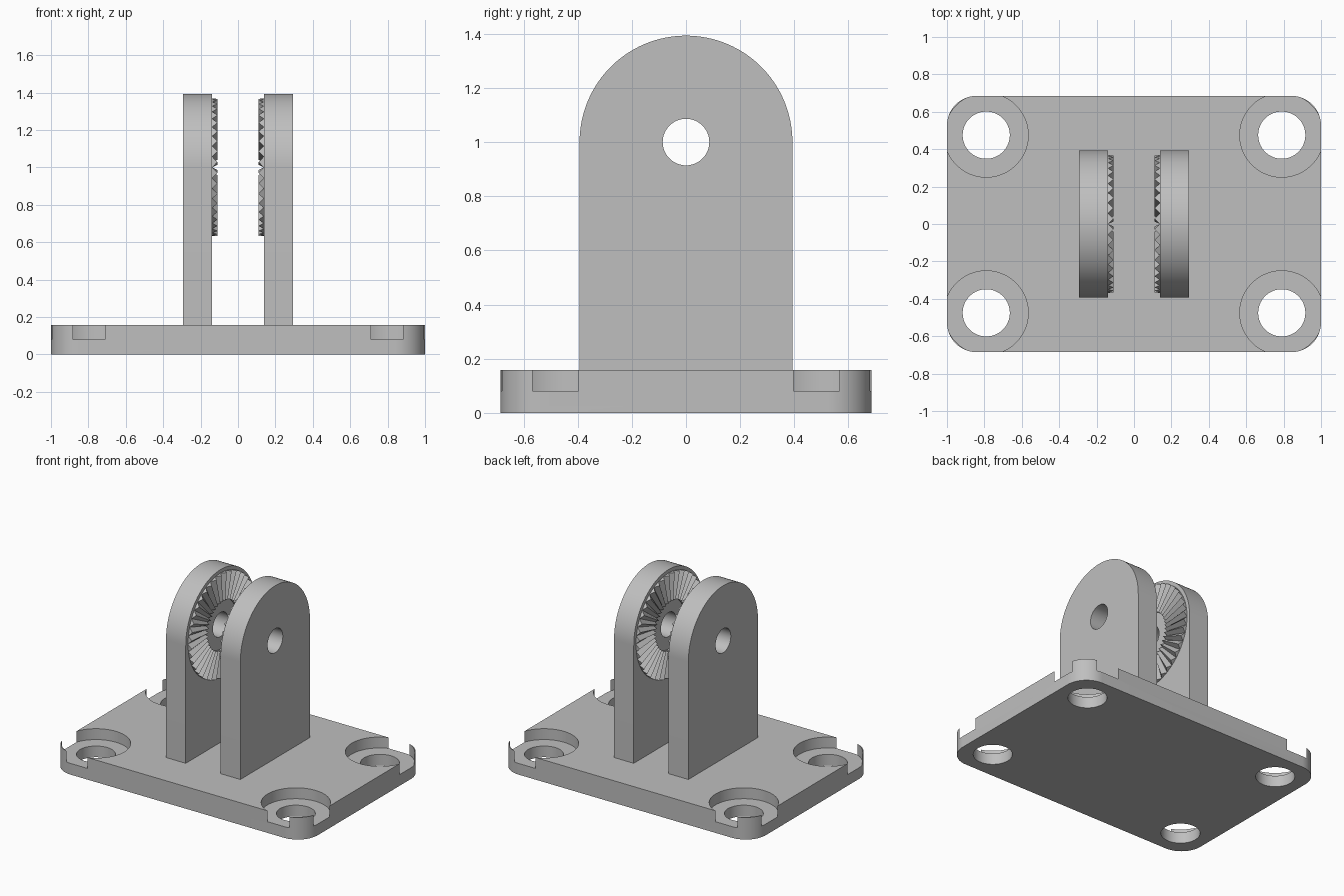
import bpy
import bmesh
from math import sin, cos, pi, radians

cube = bpy.data.objects.get("Cube")
if cube:
    bpy.data.objects.remove(cube, do_unlink=True)

gray = bpy.data.materials.new("plain gray")
gray.use_nodes = True
COLOR = (0.52, 0.52, 0.52, 1)
gray.diffuse_color = COLOR
gray.node_tree.nodes["Principled BSDF"].inputs["Base Color"].default_value = COLOR

BASE_TOP, HALF_X, HALF_Y, CORNER = 0.158, 1.0, 0.685, 0.158
INNER, OUTER, ARCH, PIVOT_Z = 0.138, 0.294, 0.393, 1.0


def make_object(name, bm):
    bmesh.ops.recalc_face_normals(bm, faces=bm.faces)
    mesh = bpy.data.meshes.new(name)
    bm.to_mesh(mesh)
    bm.free()
    mesh.materials.append(gray)
    obj = bpy.data.objects.new(name, mesh)
    bpy.context.collection.objects.link(obj)
    return obj


def extrude_profile(name, points, direction):
    """Closed 3D outline pushed along a direction into a solid."""
    bm = bmesh.new()
    face = bm.faces.new([bm.verts.new(p) for p in points])
    new = bmesh.ops.extrude_face_region(bm, geom=[face])["geom"]
    verts = [g for g in new if isinstance(g, bmesh.types.BMVert)]
    bmesh.ops.translate(bm, verts=verts, vec=direction)
    return make_object(name, bm)


def arc(cx, cy, r, start, end, steps):
    angles = [start + (end - start) * i / steps for i in range(steps + 1)]
    return [(cx + r * cos(a), cy + r * sin(a)) for a in angles]


def cut(obj, cutter):
    """Subtract a cutter and discard it."""
    cutter.hide_render = True
    mod = obj.modifiers.new("cut", "BOOLEAN")
    mod.operation, mod.solver, mod.object = "DIFFERENCE", "EXACT", cutter
    bpy.context.view_layer.objects.active = obj
    bpy.ops.object.modifier_apply(modifier=mod.name)
    bpy.data.objects.remove(cutter, do_unlink=True)


def smooth(obj):
    bpy.ops.object.select_all(action="DESELECT")
    obj.select_set(True)
    bpy.context.view_layer.objects.active = obj
    bpy.ops.object.shade_smooth_by_angle(angle=radians(25))


# Base plate with rounded corners
outline = []
for k, (sx, sy) in enumerate([(1, 1), (-1, 1), (-1, -1), (1, -1)]):
    outline += arc(sx * (HALF_X - CORNER), sy * (HALF_Y - CORNER), CORNER,
                   k * pi / 2, (k + 1) * pi / 2, 16)
base = extrude_profile("base_plate", [(x, y, 0) for x, y in outline], (0, 0, BASE_TOP))

# Screw holes and counterbores that break through the plate edges
for sx in (-1, 1):
    for sy in (-1, 1):
        for radius, bottom in ((0.126, -0.1), (0.2245, 0.08)):
            ring = arc(sx * 0.79, sy * 0.475, radius, 0, 2 * pi, 80)[:-1]
            cutter = extrude_profile("screw_cutter", [(x, y, bottom) for x, y in ring], (0, 0, 0.4))
            cut(base, cutter)
smooth(base)


def make_teeth(name, side, count=40, r_in=0.175, r_out=0.368, height=0.028):
    """Ring of radial V-shaped teeth on the inner face of an upright."""
    bm = bmesh.new()

    def vert(r, a, h):
        return bm.verts.new((side * (INNER - h), r * cos(a), PIVOT_Z + r * sin(a)))

    step = 2 * pi / count
    for i in range(count):
        a = i * step
        inner = [vert(r_in, a, 0), vert(r_in, a + step / 2, height), vert(r_in, a + step, 0)]
        outer = [vert(r_out, a, 0), vert(r_out, a + step / 2, height), vert(r_out, a + step, 0)]
        bm.faces.new(inner)
        bm.faces.new(outer)
        for j in range(3):
            k = (j + 1) % 3
            bm.faces.new((inner[j], inner[k], outer[k], outer[j]))
    return make_object(name, bm)


# Pair of arched uprights with pivot holes and toothed inner faces
arch = arc(0, PIVOT_Z, ARCH, 0, pi, 64) + [(-ARCH, BASE_TOP), (ARCH, BASE_TOP)]
hole = arc(0, PIVOT_Z, 0.086, 0, 2 * pi, 64)[:-1]
for label, side in (("left", 1), ("right", -1)):
    upright = extrude_profile(label + "_upright", [(side * INNER, y, z) for y, z in arch],
                              (side * (OUTER - INNER), 0, 0))
    cut(upright, extrude_profile("pivot_cutter", [(side * 0.05, y, z) for y, z in hole],
                                 (side * 0.4, 0, 0)))
    smooth(upright)
    make_teeth(label + "_teeth", side)
